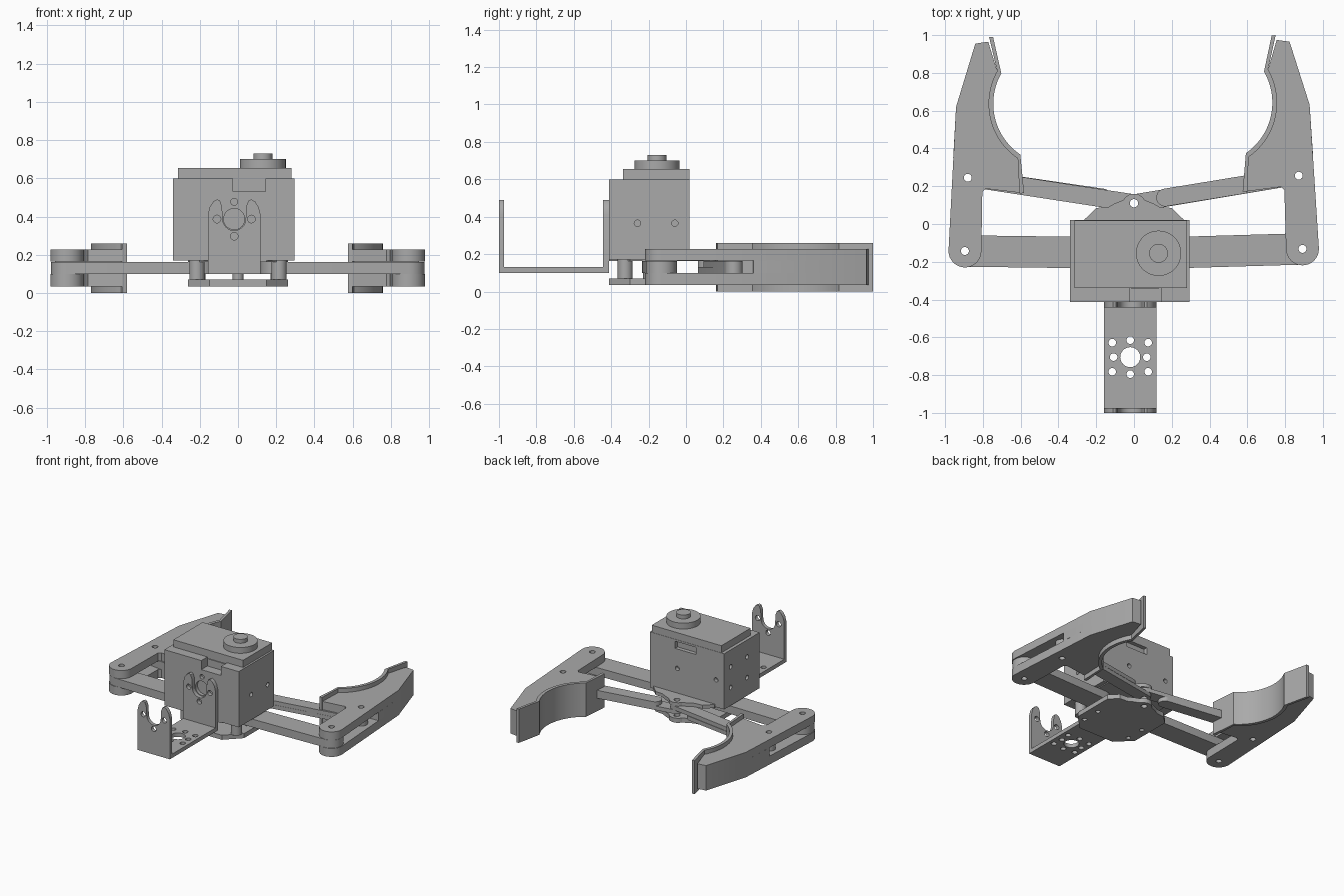
import bpy, bmesh
from math import sin, cos, radians, atan2, degrees, pi
from mathutils import Matrix, Vector

old = bpy.data.objects.get("Cube")
if old:
    bpy.data.objects.remove(old, do_unlink=True)

GREY = (0.4, 0.4, 0.4, 1)
metal = bpy.data.materials.new("plain grey")
metal.use_nodes = True
metal.diffuse_color = GREY
metal.node_tree.nodes["Principled BSDF"].inputs["Base Color"].default_value = GREY
scene = bpy.context.scene


def arc(c, r, a0, a1, n=16):
    step = radians(a1 - a0) / n
    return [(c[0] + r * cos(radians(a0) + i * step),
             c[1] + r * sin(radians(a0) + i * step)) for i in range(n + 1)]


def capsule(p, q, r):
    a = degrees(atan2(q[1] - p[1], q[0] - p[0]))
    return arc(q, r, a - 90, a + 90) + arc(p, r, a + 90, a + 270)


def add_object(name, mesh):
    ob = bpy.data.objects.new(name, mesh)
    scene.collection.objects.link(ob)
    mesh.materials.clear()
    mesh.materials.append(metal)
    return ob


def bake(ob):
    """Turn an evaluated object into a plain mesh."""
    bpy.context.view_layer.update()
    dg = bpy.context.evaluated_depsgraph_get()
    mesh = bpy.data.meshes.new_from_object(ob.evaluated_get(dg))
    name = ob.name
    bpy.data.objects.remove(ob, do_unlink=True)
    return add_object(name, mesh)


def slab(name, outline, z0, z1, holes=(), matrix=None):
    """Extruded outline with round holes given as (x, y, radius)."""
    cu = bpy.data.curves.new(name, "CURVE")
    cu.dimensions, cu.fill_mode, cu.extrude = "2D", "BOTH", (z1 - z0) / 2
    for loop in [outline] + [arc(h[:2], h[2], 0, 345, 23) for h in holes]:
        sp = cu.splines.new("POLY")
        sp.points.add(len(loop) - 1)
        for pt, (x, y) in zip(sp.points, loop):
            pt.co = (x, y, 0, 1)
        sp.use_cyclic_u = True
    src = bpy.data.objects.new(name, cu)
    scene.collection.objects.link(src)
    ob = bake(src)
    ob.name = name
    ob.data.transform(Matrix.Translation((0, 0, (z0 + z1) / 2)))
    if matrix:
        ob.data.transform(matrix)
    bm = bmesh.new()
    bm.from_mesh(ob.data)
    bmesh.ops.remove_doubles(bm, verts=bm.verts, dist=1e-5)
    bmesh.ops.recalc_face_normals(bm, faces=bm.faces)
    bm.to_mesh(ob.data)
    bm.free()
    return ob


def add_box(bm, lo, hi):
    lo, hi = Vector(lo), Vector(hi)
    m = Matrix.Translation((lo + hi) / 2) @ Matrix.Diagonal((hi - lo).to_4d())
    bmesh.ops.create_cube(bm, size=1, matrix=m)


def add_drill(bm, at, axis, r, depth):
    rot = Vector(axis).to_track_quat("Z", "Y").to_matrix().to_4x4()
    bmesh.ops.create_cone(bm, cap_ends=True, segments=24, radius1=r, radius2=r,
                          depth=depth, matrix=Matrix.Translation(at) @ rot)


def from_bmesh(name, bm):
    mesh = bpy.data.meshes.new(name)
    bm.to_mesh(mesh)
    bm.free()
    return add_object(name, mesh)


def box(name, lo, hi):
    bm = bmesh.new()
    add_box(bm, lo, hi)
    return from_bmesh(name, bm)


# Servo housing with connector slots and screw holes
housing = box("servo_housing", (-0.34, -0.412, 0.17), (0.295, 0.02, 0.6))
bm = bmesh.new()
add_box(bm, (-0.025, -0.5, 0.53), (0.143, -0.338, 0.7))
add_box(bm, (-0.1, -0.01, 0.53), (0.08, 0.1, 0.585))
for y in (-0.26, -0.06):
    add_drill(bm, (0.295, y, 0.365), (1, 0, 0), 0.017, 0.06)
    for z in (0.31, 0.47):
        add_drill(bm, (-0.34, y, z), (1, 0, 0), 0.017, 0.06)
for x in (0.06, -0.27):
    add_drill(bm, (x, 0.02, 0.38), (0, 1, 0), 0.017, 0.06)
add_drill(bm, (-0.02, -0.412, 0.387), (0, 1, 0), 0.055, 0.05)
add_drill(bm, (-0.02, -0.412, 0.477), (0, 1, 0), 0.018, 0.05)
cutter = from_bmesh("housing_cutter", bm)
cutter.hide_render = True
mod = housing.modifiers.new("cut", "BOOLEAN")
mod.operation, mod.solver, mod.object = "DIFFERENCE", "EXACT", cutter
housing = bake(housing)
housing.name = "servo_housing"
bpy.data.objects.remove(cutter, do_unlink=True)

box("servo_lid", (-0.315, -0.338, 0.6), (0.28, 0.018, 0.655))
box("connector", (-0.012, -0.345, 0.54), (0.13, -0.338, 0.59))
hub = (0.13, -0.155)
slab("servo_horn", arc(hub, 0.12, 0, 350, 35), 0.655, 0.7)
slab("servo_horn_cap", arc(hub, 0.05, 0, 345, 23), 0.7, 0.73)

# Carrier plates with a rounded nose behind the servo
nose = (0, 0.095)
right_half = [(0.15, -0.412), (0.262, -0.3), (0.262, 0.024), (0.2, 0.085),
              (0.135, 0.09), (0.1, 0.11)]
left_half = [(-x, y) for x, y in reversed(right_half)]
carrier = right_half + arc(nose, 0.065, 30, 150) + left_half
pivot_hole = (0, 0.11, 0.022)
slab("lower_carrier_plate", carrier, 0.035, 0.07,
     [pivot_hole] + [(s * 0.2, y, 0.017) for s in (-1, 1) for y in (-0.3, -0.155)])
slab("upper_carrier_plate", carrier, 0.163, 0.19, [pivot_hole])
for s in (-1, 1):
    slab("spacer_post", arc((s * 0.215, -0.325), 0.04, 0, 345, 23), 0.07, 0.17)
    slab("arm_pivot", arc((s * 0.2, -0.155), 0.03, 0, 345, 23), 0.07, 0.17)
slab("shaft_end", arc((0, -0.155), 0.028, 0, 345, 23), 0.07, 0.17)

# Fingers: two outer layers, a solid front core and a gripping pad
jaw_c, jaw_r = (0.42, 0.637), 0.35
jaw = arc(jaw_c, jaw_r, 29.6, -56, 24)
pad_face = arc(jaw_c, jaw_r - 0.025, 29.6, -56, 24)
pivot, joint = (0.895, -0.143), (0.88, 0.245)
front = [(0.942, 0.62), (0.84, 0.955), (0.772, 0.965)] + jaw
layer = arc(pivot, 0.087, 180, 360) + front + [(0.603, 0.165), (0.785, 0.187), (0.803, 0.17)]
core = [(0.957, 0.35)] + front
pad = ([(0.767, 0.99)] + jaw + [(0.606, 0.16), (0.582, 0.165)]
       + pad_face[::-1] + [(0.746, 0.99)])

about = Matrix.Translation((*pivot, 0))
tweak = (Matrix.Translation((-0.003, 0.011, 0)) @ about
         @ Matrix.Rotation(radians(0.7), 4, "Z") @ about.inverted())
for side, s in (("left", 1), ("right", -1)):
    m = tweak if s > 0 else None

    def flip(pts):
        return [(s * p[0], *p[1:]) for p in pts]

    pins = flip([(*pivot, 0.021), (*joint, 0.021)])
    slab(side + "_finger_lower", flip(layer), 0.035, 0.1, pins, m)
    slab(side + "_finger_core", flip(core), 0.1, 0.165, (), m)
    slab(side + "_finger_upper", flip(layer), 0.165, 0.228, pins, m)
    slab(side + "_grip_pad", flip(pad), 0, 0.26, (), m)

    # Drive arm and half-lapped guide link
    end = (m or Matrix()) @ Vector((s * pivot[0], pivot[1], 0))
    tip = (m or Matrix()) @ Vector((s * joint[0], joint[1], 0))
    slab(side + "_drive_arm", capsule((s * 0.2, -0.152), end[:2], 0.083),
         0.1, 0.162, [(*end[:2], 0.021)])
    long_end, short_end = (0, 0.11), (s * 0.165, 0.14)
    halves = [(0.1, 0.131), (0.131, 0.162)]
    for (z0, z1), inner in zip(halves, (long_end, short_end) if s > 0 else (short_end, long_end)):
        holes = [(*tip[:2], 0.021)] + ([pivot_hole] if inner == long_end else [])
        slab(side + "_guide_link", capsule(inner, tip[:2], 0.047), z0, z1, holes)

# U-shaped mounting bracket with forked ends
cx, cz, cy = -0.02, 0.387, -0.705
prong = [(0.138, 0.105), (0.138, 0.41), (0.128, 0.45), (0.11, 0.478), (0.09, 0.49),
         (0.075, 0.483), (0.064, 0.455), (0.06, cz)]
fork = ([(cx + x, z) for x, z in prong] + arc((cx, cz), 0.06, 0, -180)
        + [(cx - x, z) for x, z in reversed(prong)])
fork_holes = [(cx - 0.09, cz, 0.02), (cx + 0.09, cz, 0.02), (cx, cz - 0.09, 0.02)]
upright = Matrix.Rotation(pi / 2, 4, "X")
slab("bracket_front_fork", fork, 0.973, 1, fork_holes, upright)
slab("bracket_rear_fork", fork, 0.413, 0.443, fork_holes, upright)
floor = [(cx - 0.138, -1), (cx + 0.138, -1), (cx + 0.138, -0.413), (cx - 0.138, -0.413)]
floor_holes = [(cx, cy, 0.053)]
for i in (-1, 0, 1):
    for j in (-1, 0, 1):
        if i or j:
            floor_holes.append((cx + i * (0.095 if j else 0.088),
                                cy + j * (0.077 if i else 0.09), 0.02))
slab("bracket_floor", floor, 0.1, 0.13, floor_holes)

# Smooth the round walls, keep hard edges
bpy.ops.object.select_all(action="DESELECT")
for ob in scene.objects:
    if ob.type == "MESH":
        ob.select_set(True)
        bpy.context.view_layer.objects.active = ob
bpy.ops.object.shade_smooth_by_angle(angle=radians(30))
